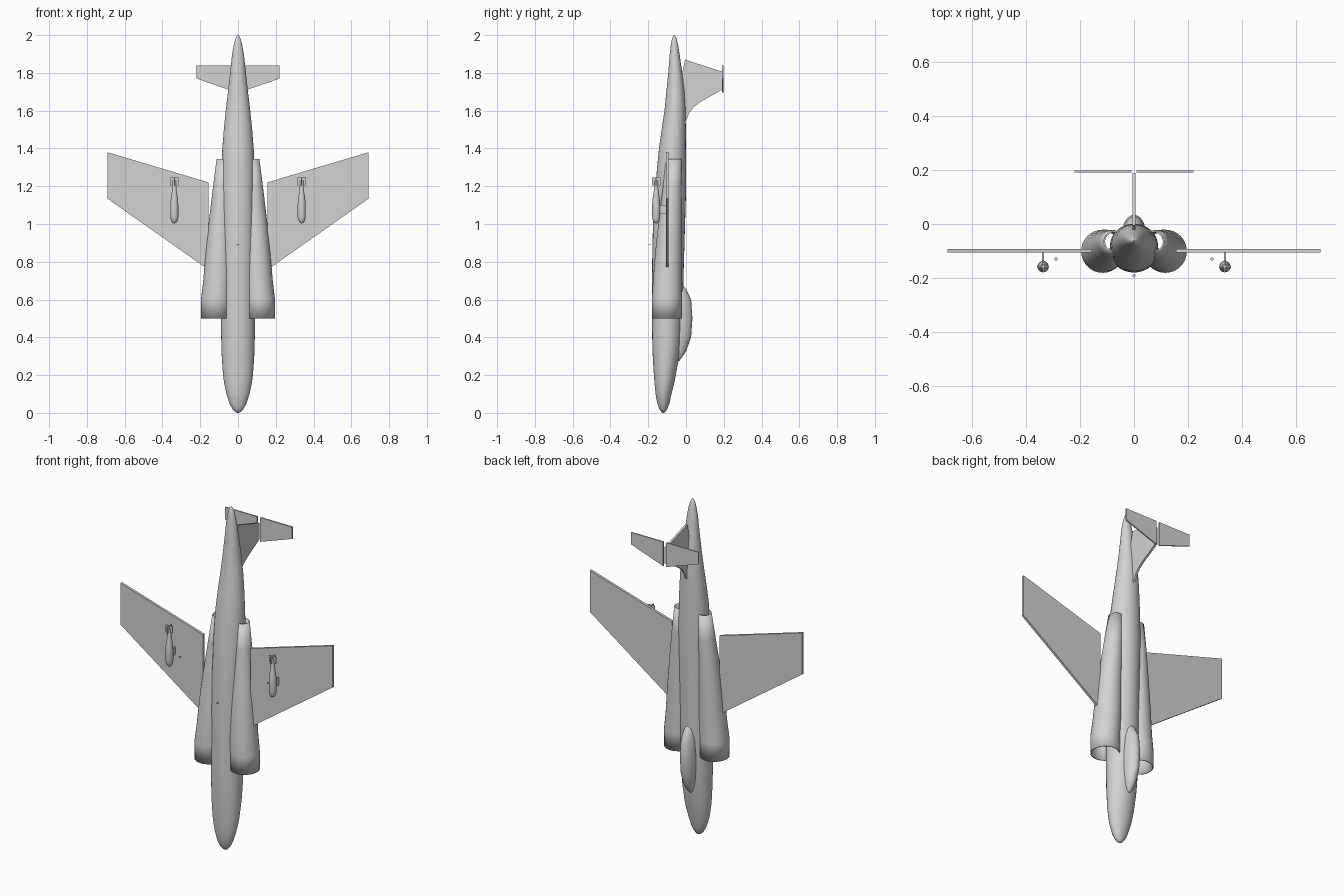
import bpy, bmesh, math

if "Cube" in bpy.data.objects:
    bpy.data.objects.remove(bpy.data.objects["Cube"])

grey = bpy.data.materials.new("light_grey")
grey.diffuse_color = (0.65, 0.65, 0.65, 1)
grey.use_nodes = True
grey.node_tree.nodes["Principled BSDF"].inputs["Base Color"].default_value = grey.diffuse_color


def finish(name, bm, smooth=False, mirror=False, shell=0):
    me = bpy.data.meshes.new(name)
    bm.to_mesh(me)
    bm.free()
    ob = bpy.data.objects.new(name, me)
    bpy.context.collection.objects.link(ob)
    me.materials.append(grey)
    if smooth:
        bpy.ops.object.select_all(action='DESELECT')
        ob.select_set(True)
        bpy.context.view_layer.objects.active = ob
        bpy.ops.object.shade_smooth_by_angle(angle=math.radians(40))
    if shell:
        m = ob.modifiers.new("shell", 'SOLIDIFY')
        m.thickness = shell
        m.offset = -1
    if mirror:
        m = ob.modifiers.new("mirror", 'MIRROR')
        m.use_mirror_merge = False
    return ob


def loft(name, rows, n=32, capped=True, **kw):
    """Skin elliptical rings given as (z, x, y, rx, ry), bottom to top."""
    bm = bmesh.new()
    rings = []
    for z, x, y, rx, ry in rows:
        rings.append([bm.verts.new((x + rx * math.cos(2 * math.pi * i / n),
                                    y + ry * math.sin(2 * math.pi * i / n), z))
                      for i in range(n)])
    for a, b in zip(rings, rings[1:]):
        for i in range(n):
            j = (i + 1) % n
            bm.faces.new((a[i], a[j], b[j], b[i]))
    if capped:
        bm.faces.new(rings[0][::-1])
        bm.faces.new(rings[-1])
    return finish(name, bm, smooth=True, **kw)


def plate(name, pts, axis, centre, thick, **kw):
    """Flat outline extruded along x (points y,z) or y (points x,z)."""
    bm = bmesh.new()
    lo, hi = centre - thick / 2, centre + thick / 2
    place = (lambda p, d: (d, p[0], p[1])) if axis == 'x' else (lambda p, d: (p[0], d, p[1]))
    a = [bm.verts.new(place(p, lo)) for p in pts]
    b = [bm.verts.new(place(p, hi)) for p in pts]
    bm.faces.new(a)
    bm.faces.new(b[::-1])
    for i in range(len(pts)):
        j = (i + 1) % len(pts)
        bm.faces.new((a[i], b[i], b[j], a[j]))
    bmesh.ops.recalc_face_normals(bm, faces=bm.faces)
    return finish(name, bm, **kw)


# Fuselage, nose down: z, centre y, half width, half depth
body = [(0, -.12, .003, .003), (.005, -.12, .015, .011), (.02, -.12, .029, .021),
        (.05, -.12, .045, .032), (.1, -.119, .061, .042), (.15, -.115, .072, .051),
        (.2, -.112, .079, .058), (.3, -.106, .086, .07), (.4, -.102, .089, .077),
        (.55, -.099, .09, .081), (.8, -.095, .09, .084), (1.0, -.09, .09, .085),
        (1.2, -.08, .089, .081), (1.3, -.076, .087, .077), (1.4, -.072, .083, .071),
        (1.5, -.065, .075, .064), (1.6, -.058, .065, .056), (1.7, -.056, .053, .048),
        (1.8, -.057, .042, .037), (1.9, -.06, .031, .026), (1.95, -.061, .022, .019),
        (1.98, -.062, .014, .012), (1.995, -.062, .007, .006), (2.0, -.062, .002, .002)]
loft("fuselage", [(z, 0, y, rx, ry) for z, y, rx, ry in body])

# Canopy: z, half width, half depth around y = -0.04
loft("canopy", [(z, 0, -.04, rx, ry) for z, rx, ry in
                [(.275, .004, .004), (.29, .018, .016), (.325, .03, .04), (.4, .041, .067),
                 (.5, .045, .074), (.6, .04, .067), (.65, .03, .043), (.685, .014, .018),
                 (.69, .004, .004)]], n=24)

# Hollow engine nacelles
loft("engine_nacelle", [(z, x, y, r, r) for z, x, y, r in
                        [(.5, .116, -.101, .08), (.6, .116, -.101, .08), (.7, .107, -.098, .077),
                         (.8, .103, -.094, .073), (.9, .099, -.09, .068), (1.05, .091, -.081, .059),
                         (1.2, .082, -.072, .05), (1.345, .073, -.065, .04)]],
     capped=False, shell=.006, mirror=True)

# Wings
plate("wing", [(.155, 1.22), (.692, 1.38), (.692, 1.135), (.155, .757)],
      'y', -.099, .014, mirror=True)

# T tail
plate("tail_fin", [(-.005, 1.87), (.19, 1.807), (.19, 1.71), (.075, 1.645), (.045, 1.623),
                   (.018, 1.59), (.004, 1.555), (-.01, 1.53), (-.04, 1.56), (-.035, 1.75),
                   (-.02, 1.8)], 'x', 0, .012)
plate("tailplane", [(.01, 1.84), (.22, 1.84), (.22, 1.77), (.01, 1.697)],
      'y', .195, .008, mirror=True)

# Bombs under the wings
BX, BY = .337, -.158
loft("bomb", [(z, BX, BY, r, r) for z, r in
              [(1.003, .003), (1.007, .01), (1.018, .017), (1.035, .021), (1.1, .021),
               (1.13, .019), (1.17, .013), (1.2, .01), (1.23, .009)]], n=20, mirror=True)
fin = lambda c: [(c - .022, 1.205), (c + .022, 1.205), (c + .022, 1.245), (c - .022, 1.245)]
plate("bomb_fin_wide", fin(BX), 'y', BY, .005, mirror=True)
plate("bomb_fin_deep", fin(BY), 'x', BX, .005, mirror=True)
plate("bomb_pylon", [(-.145, 1.055), (-.1, 1.055), (-.1, 1.1), (-.145, 1.1)],
      'x', BX, .008, mirror=True)

# Tiny loose discs under the wings and belly
loft("wing_disc", [(z, .289, -.13, .006, .006) for z in (1.06, 1.062)], n=12, mirror=True)
loft("belly_disc", [(z, 0, -.192, .006, .006) for z in (.89, .892)], n=12)
